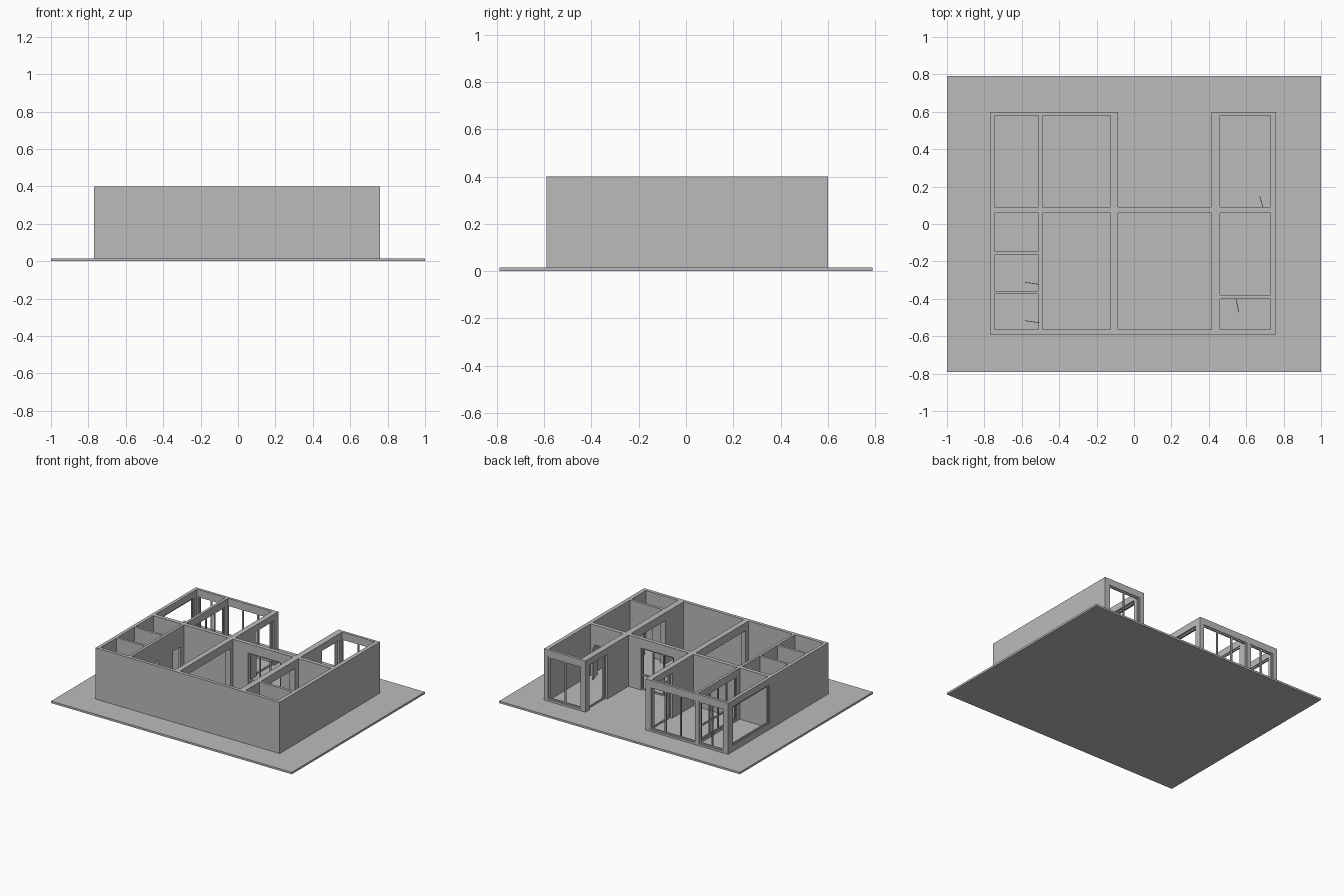
import bpy
import bmesh
import math
from mathutils import Matrix, Vector

cube = bpy.data.objects.get("Cube")
if cube:
    bpy.data.objects.remove(cube, do_unlink=True)

grey = bpy.data.materials.new("plain grey")
grey.use_nodes = True
grey.diffuse_color = (0.5, 0.5, 0.5, 1)
shader = next(n for n in grey.node_tree.nodes if n.type == 'BSDF_PRINCIPLED')
shader.inputs["Base Color"].default_value = (0.5, 0.5, 0.5, 1)

FLOOR, TOP = 0.015, 0.4
DOOR, HEAD, SILL = 0.25, 0.35, 0.03


def add_box(bm, lo, hi):
    lo, hi = Vector(lo), Vector(hi)
    scale = Matrix.Diagonal((*(hi - lo), 1))
    bmesh.ops.create_cube(bm, size=1, matrix=Matrix.Translation((lo + hi) / 2) @ scale)


def finish(bm, name):
    mesh = bpy.data.meshes.new(name)
    bm.to_mesh(mesh)
    bm.free()
    mesh.materials.append(grey)
    obj = bpy.data.objects.new(name, mesh)
    bpy.context.collection.objects.link(obj)
    return obj


def run_box(bm, axis, a, b, side, z0, z1):
    """Box running from a to b along an axis, between the two side values."""
    if b - a < 0.0001 or z1 - z0 < 0.0001:
        return
    s, t = side
    if axis == "x":
        add_box(bm, (a, s, z0), (b, t, z1))
    else:
        add_box(bm, (s, a, z0), (t, b, z1))


def wall(name, axis, ends, side, openings=()):
    """Wall with openings given as (start, end, bottom, head)."""
    bm = bmesh.new()
    at = ends[0]
    for a, b, z0, z1 in sorted(openings):
        run_box(bm, axis, at, a, side, FLOOR, TOP)
        run_box(bm, axis, a, b, side, FLOOR, z0)
        run_box(bm, axis, a, b, side, z1, TOP)
        at = b
    run_box(bm, axis, at, ends[1], side, FLOOR, TOP)
    return finish(bm, name)


def window_frame(name, axis, opening, side, panes, rail=None, bar=0.01):
    """Thin bars that divide an opening into panes."""
    a, b, z0, z1 = opening
    mid = sum(side) / 2
    depth = (mid - bar / 2, mid + bar / 2)
    bm = bmesh.new()
    for i in range(panes + 1):
        c = a + (b - a - bar) * i / panes
        run_box(bm, axis, c, c + bar, depth, z0, z1)
    levels = [z0, z1 - bar] + ([rail] if rail else [])
    for z in levels:
        run_box(bm, axis, a, b, depth, z, z + bar)
    finish(bm, name)


def door_leaf(name, hinge, length, angle):
    bm = bmesh.new()
    add_box(bm, (0, -0.002, FLOOR), (length, 0.002, DOOR))
    obj = finish(bm, name)
    obj.location = (*hinge, 0)
    obj.rotation_euler.z = math.radians(angle)


# Ground slab
bm = bmesh.new()
add_box(bm, (-1, -0.79, 0), (1, 0.79, FLOOR))
finish(bm, "ground_slab")

# Wall lines shared by several walls
west, east = (-0.77, -0.745), (0.73, 0.76)
hall, wing_r, wing_l = (-0.51, -0.49), (-0.125, -0.085), (0.415, 0.46)
back, middle, front = (0.58, 0.6), (0.06, 0.09), (-0.59, -0.565)
south, north = (front[1], middle[0]), (middle[1], back[0])

# Openings
win_a = (-0.735, -0.53, SILL, HEAD)
win_b = (-0.5, -0.115, SILL, HEAD)
win_c = (0.45, 0.725, SILL, HEAD)
win_side = (0.11, 0.54, 0.06, HEAD)
win_partition = (0.13, 0.54, SILL, HEAD)
court_door = (0.34, 0.55, FLOOR, HEAD)
court_slider = (0.04, 0.31, FLOOR, 0.33)
bed_door = (0.62, 0.695, FLOOR, DOOR)
store_door = (0.545, 0.62, FLOOR, DOOR)
hall_doors = [(a, a + 0.09, FLOOR, DOOR) for a in (-0.54, -0.335, -0.07)]

# Walls running side to side
wide = (west[0], east[1])
wall("front_wall", "x", wide, front)
wall("middle_wall", "x", wide, middle, [court_slider, bed_door])
wall("right_wing_back_wall", "x", (west[0], wing_r[1]), back, [win_a, win_b])
wall("left_wing_back_wall", "x", (wing_l[0], east[1]), back, [win_c])
wall("store_wall", "x", (wing_l[1], east[0]), (-0.4, -0.38), [store_door])
for i, y in enumerate((-0.375, -0.165)):
    wall(f"small_room_wall_{i + 1}", "x", (west[1], hall[0]), (y, y + 0.018))

# Walls running front to back
wall("right_outer_wall_front", "y", south, west)
wall("right_outer_wall_back", "y", north, west, [win_side])
wall("left_outer_wall_front", "y", south, east)
wall("left_outer_wall_back", "y", north, east)
wall("hall_wall", "y", south, hall, hall_doors)
wall("glazed_partition_wall", "y", north, hall, [win_partition])
wall("living_room_arch_wall", "y", south, wing_r, [(-0.53, 0.03, FLOOR, 0.34)])
wall("dining_room_arch_wall", "y", south, wing_l, [(-0.35, 0.02, FLOOR, 0.34)])
wall("right_wing_court_wall", "y", north, wing_r, [court_door])
wall("left_wing_court_wall", "y", north, wing_l, [court_door])

# Window and glazed door frames
window_frame("right_wing_window_frame_outer", "x", win_a, back, 2)
window_frame("right_wing_window_frame_inner", "x", win_b, back, 3)
window_frame("left_wing_window_frame", "x", win_c, back, 2)
window_frame("side_window_frame", "y", win_side, west, 1)
window_frame("partition_frame", "y", win_partition, hall, 4, rail=0.13)
window_frame("court_slider_frame", "x", court_slider, middle, 3, rail=0.12)
window_frame("right_court_door_frame", "y", court_door, wing_r, 1)
window_frame("left_court_door_frame", "y", court_door, wing_l, 1)

# Doors standing ajar
for i, (a, b, _, _) in enumerate(hall_doors[:2]):
    door_leaf(f"hall_door_{i + 1}", (hall[1], a + 0.01), 0.095, 172)
door_leaf("store_door_leaf", (0.545, -0.4), 0.075, -78)
door_leaf("bedroom_door_leaf", (0.692, 0.085), 0.065, 108)
